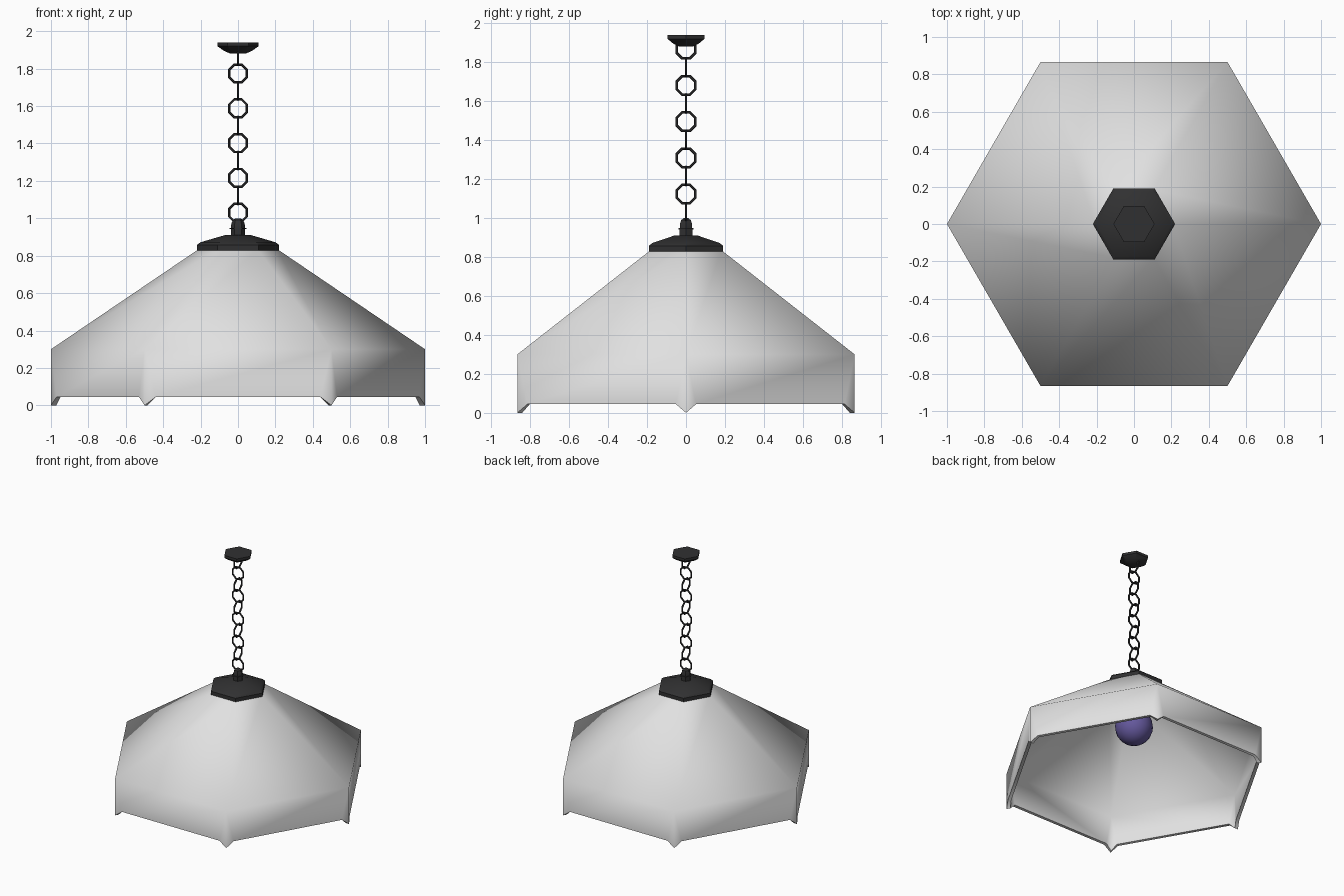
import bpy
import bmesh
from math import cos, sin, pi, radians
from mathutils import Matrix

if "Cube" in bpy.data.objects:
    bpy.data.objects.remove(bpy.data.objects["Cube"], do_unlink=True)


def material(name, rgb):
    mat = bpy.data.materials.new(name)
    mat.use_nodes = True
    mat.diffuse_color = (*rgb, 1)
    mat.node_tree.nodes["Principled BSDF"].inputs["Base Color"].default_value = (*rgb, 1)
    return mat


pale_grey = material("pale grey shade", (0.75, 0.75, 0.75))
black_iron = material("black iron", (0.03, 0.03, 0.031))
violet_glass = material("violet glass", (0.13, 0.1, 0.34))


def finish(name, bm, mat, angle, thickness=0):
    mesh = bpy.data.meshes.new(name)
    bm.to_mesh(mesh)
    bm.free()
    obj = bpy.data.objects.new(name, mesh)
    bpy.context.collection.objects.link(obj)
    mesh.materials.append(mat)
    bpy.ops.object.select_all(action="DESELECT")
    obj.select_set(True)
    bpy.context.view_layer.objects.active = obj
    if thickness:
        mod = obj.modifiers.new("thickness", "SOLIDIFY")
        mod.thickness = thickness
        mod.offset = -1
        mod.use_even_offset = True
        bpy.ops.object.modifier_apply(modifier=mod.name)
    bpy.ops.object.shade_smooth_by_angle(angle=radians(angle))
    return obj


def ring(bm, radius, z, sides=6):
    return [bm.verts.new((radius * cos(2 * pi * i / sides),
                          radius * sin(2 * pi * i / sides), z)) for i in range(sides)]


def turned(name, profile, mat, sides=6, angle=30):
    """Closed solid from (radius, height) pairs listed from bottom to top."""
    bm = bmesh.new()
    rings = [ring(bm, r, z, sides) for r, z in profile]
    for low, high in zip(rings, rings[1:]):
        for i in range(sides):
            j = (i + 1) % sides
            bm.faces.new((low[i], low[j], high[j], high[i]))
    bm.faces.new(rings[0][::-1])
    bm.faces.new(rings[-1])
    return finish(name, bm, mat, angle)


# Six-sided shade with a skirt that drops to a point at each corner
bm = bmesh.new()
top, eave, tips = ring(bm, 0.21, 0.835), ring(bm, 1, 0.3), ring(bm, 1, 0)
for i in range(6):
    j = (i + 1) % 6
    bm.faces.new((eave[i], eave[j], top[j], top[i]))
    notch = []
    for t in (0.06, 0.94):
        p = tips[i].co.lerp(tips[j].co, t)
        p.z = 0.045
        notch.append(bm.verts.new(p))
    bm.faces.new((tips[i], notch[0], eave[i]))
    bm.faces.new((notch[0], notch[1], eave[j], eave[i]))
    bm.faces.new((notch[1], tips[j], eave[j]))
finish("shade", bm, pale_grey, 65, thickness=0.025)

# Metal fittings
turned("shade_cap", [(0.22, 0.825), (0.22, 0.857), (0.2, 0.872), (0.07, 0.91)], black_iron)
turned("cap_stem", [(0.038, 0.9), (0.038, 0.942), (0.045, 0.942), (0.045, 0.949),
                    (0.037, 0.949), (0.036, 0.97), (0.028, 0.99), (0.012, 1)], black_iron)
turned("ceiling_canopy", [(0.04, 1.88), (0.075, 1.895), (0.11, 1.92), (0.11, 1.94)], black_iron)
turned("bulb_socket", [(0.05, 0.66), (0.05, 0.83)], black_iron, sides=12)

# Bulb with a short neck
bulb = [(0.14 * sin(a), 0.5 - 0.14 * cos(a))
        for a in [0.03 + 2.6 * k / 10 for k in range(11)]]
turned("bulb", bulb + [(0.045, 0.67)], violet_glass, sides=20, angle=60)


# Chain of octagonal links, each turned a quarter from the last
def chain_link(number, z, turn):
    bm = bmesh.new()
    loops = []
    for k in range(8):
        a = 2 * pi * (k + 0.5) / 8
        loops.append([bm.verts.new(((0.0515 + 0.007 * cos(b)) * cos(a),
                                    0.007 * sin(b),
                                    (0.0515 + 0.007 * cos(b)) * sin(a)))
                      for b in [2 * pi * m / 6 for m in range(6)]])
    for k in range(8):
        one, two = loops[k], loops[(k + 1) % 8]
        for m in range(6):
            n = (m + 1) % 6
            bm.faces.new((one[m], one[n], two[n], two[m]))
    bmesh.ops.recalc_face_normals(bm, faces=bm.faces)
    bm.transform(Matrix.Translation((0, 0, z)) @ Matrix.Rotation(turn, 4, "Z"))
    finish(f"chain_link_{number}", bm, black_iron, 40)


for n in range(10):
    chain_link(n + 1, 1.03 + 0.093 * n, (n % 2) * pi / 2)
